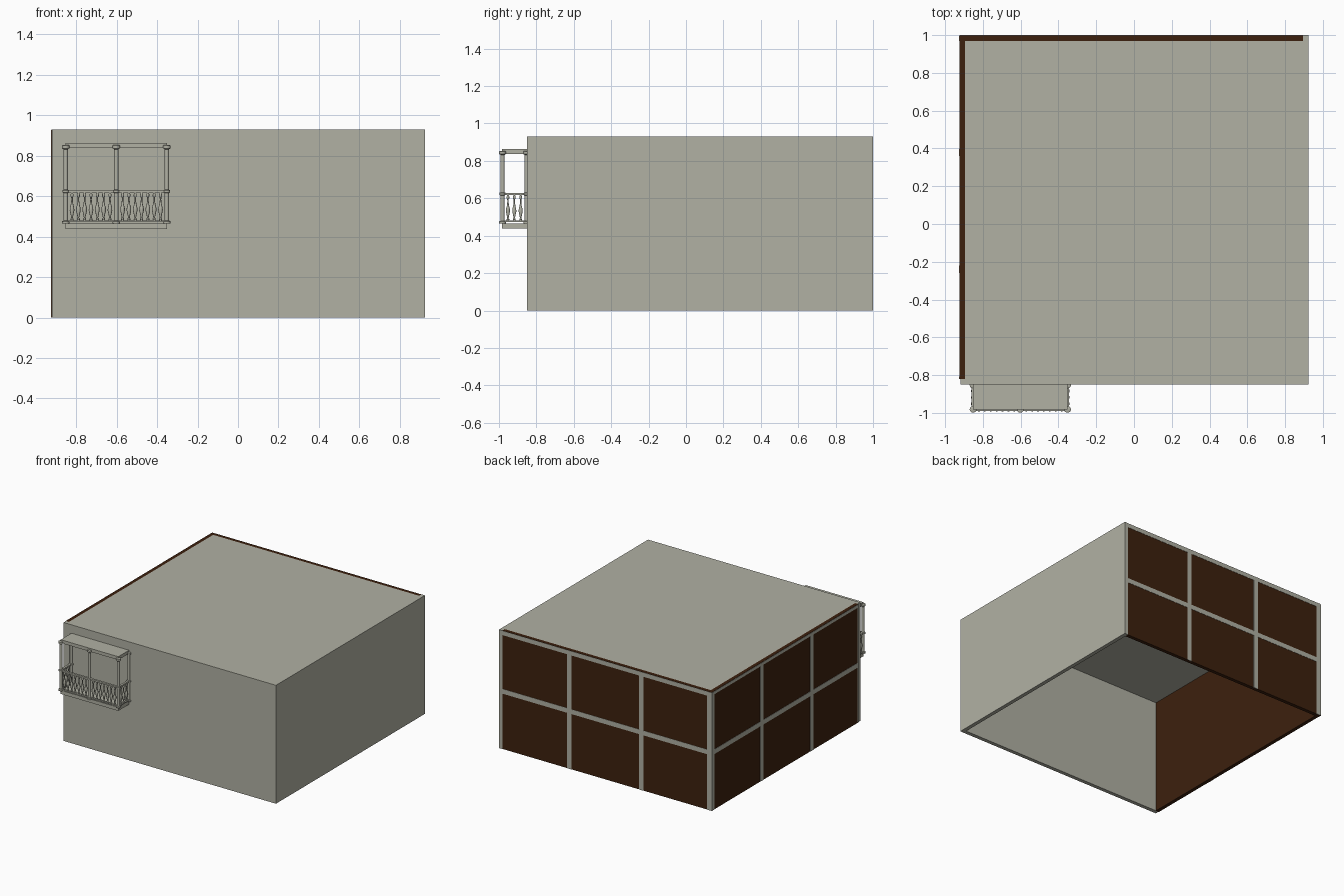
import bpy, bmesh, math
from mathutils import Vector

if "Cube" in bpy.data.objects:
    bpy.data.objects.remove(bpy.data.objects["Cube"])

def material(name, rgb):
    m = bpy.data.materials.new(name)
    m.diffuse_color = (*rgb, 1)
    m.use_nodes = True
    m.node_tree.nodes["Principled BSDF"].inputs["Base Color"].default_value = m.diffuse_color
    return m

STONE = material("warm_grey_stone", (0.44, 0.44, 0.37))
BROWN = material("dark_brown_panel", (0.046, 0.0145, 0.0042))

def finish(bm, name, mat, smooth=False):
    bmesh.ops.recalc_face_normals(bm, faces=bm.faces)
    me = bpy.data.meshes.new(name)
    bm.to_mesh(me)
    bm.free()
    me.materials.append(mat)
    ob = bpy.data.objects.new(name, me)
    bpy.context.collection.objects.link(ob)
    if smooth:
        bpy.ops.object.select_all(action='DESELECT')
        ob.select_set(True)
        bpy.context.view_layer.objects.active = ob
        bpy.ops.object.shade_smooth_by_angle(angle=math.radians(40))
    return ob

def add_box(bm, x0, x1, y0, y1, z0, z1):
    vs = bmesh.ops.create_cube(bm, size=1)["verts"]
    for v in vs:
        v.co = Vector((x0 + (v.co.x + .5) * (x1 - x0),
                       y0 + (v.co.y + .5) * (y1 - y0),
                       z0 + (v.co.z + .5) * (z1 - z0)))

def boxes(name, mat, *dims):
    bm = bmesh.new()
    for d in dims:
        add_box(bm, *d)
    return finish(bm, name, mat)

def add_lathe(bm, x, y, profile, n):
    rings = [[bm.verts.new((x + r * math.cos(2 * math.pi * i / n),
                            y + r * math.sin(2 * math.pi * i / n), z)) for i in range(n)]
             for r, z in profile]
    for a, b in zip(rings, rings[1:]):
        for i in range(n):
            j = (i + 1) % n
            bm.faces.new((a[i], a[j], b[j], b[i]))
    bm.faces.new(rings[0][::-1])
    bm.faces.new(rings[-1])

def lathes(name, spots, profile, n):
    bm = bmesh.new()
    for x, y in spots:
        add_lathe(bm, x, y, profile, n)
    return finish(bm, name, STONE, True)

# Building shell, open underneath
H, W, T = 0.93, 0.925, 0.03
FRONT, BACK = -0.85, 1.0
boxes("front_wall", STONE, (-W + .006, W, FRONT, FRONT + T, 0, H))
boxes("right_wall", STONE, (W - T, W, FRONT + T, BACK, 0, H))
boxes("roof", STONE, (-W + T, W - T, FRONT + T, BACK - T, H - T, H))
boxes("left_panel_wall", BROWN, (-W + .002, -W + T, FRONT + T, BACK - .002, 0, H))
boxes("back_panel_wall", BROWN, (-W + T, W - T, BACK - T, BACK - .002, 0, H))

# Thin frames on the two panelled walls
M = 0.019
bars = [(-W + .003, W - T, BACK - .004, BACK, z0, z1) for z0, z1 in ((.435, .472), (.895, .928))]
bars += [(x - M, x + M, BACK - .0045, BACK + .0002, 0, .928) for x in (-.903, -.31, .315)]
boxes("back_frame", STONE, *bars)
bars = [(-W, -W + .004, FRONT + T, BACK - .001, z0, z1) for z0, z1 in ((.435, .472), (.905, .928))]
bars += [(-W - .0002, -W + .0045, y - M, y + M, 0, .928) for y in (-.24, .378)]
bars += [(-W - .0002, -W + .0045, FRONT + T, FRONT + T + .012, 0, .928),
         (-W - .0002, -W + .0045, BACK - .03, BACK - .001, 0, .928)]
boxes("left_frame", STONE, *bars)

# Balcony slabs
XL, XM, XR, YF, YW = -.852, -.602, -.352, -.981, -.852
boxes("balcony_floor", STONE, (XL, XR, YF - .002, FRONT, .438, .466))
boxes("balcony_canopy", STONE, (XL, XR, YF - .002, FRONT, .838, .864))

# Balcony posts with base, rail ring and capital
post = [(.018, .466), (.018, .476), (.011, .479), (.011, .615), (.016, .618), (.016, .629),
        (.011, .632), (.011, .832), (.018, .837), (.018, .851), (.013, .853)]
posts = [(x, YF) for x in (XL, XM, XR)] + [(x, YW) for x in (XL, XR)]
lathes("balcony_posts", posts, post, 20)

# Rails along the front and both sides
rails = []
for z0, z1, h in ((.472, .481, .008), (.617, .629, .008)):
    rails.append((XL, XR, YF - h, YF + h, z0, z1))
    rails += [(x - h, x + h, YF + h, FRONT, z0, z1) for x in (XL, XR)]
boxes("balcony_rails", STONE, *rails)

# Turned balusters, seven per front bay and three per side
baluster = [(.006, .480), (.008, .487), (.004, .494), (.006, .505), (.0115, .530), (.0105, .543),
            (.006, .560), (.0035, .582), (.004, .594), (.0075, .600), (.0075, .608), (.004, .617)]
spots = [(x0 + .25 * (i + 1) / 8, YF) for x0 in (XL, XM) for i in range(7)]
spots += [(x, y) for x in (XL, XR) for y in (-.952, -.918, -.884)]
lathes("balusters", spots, baluster, 10)
